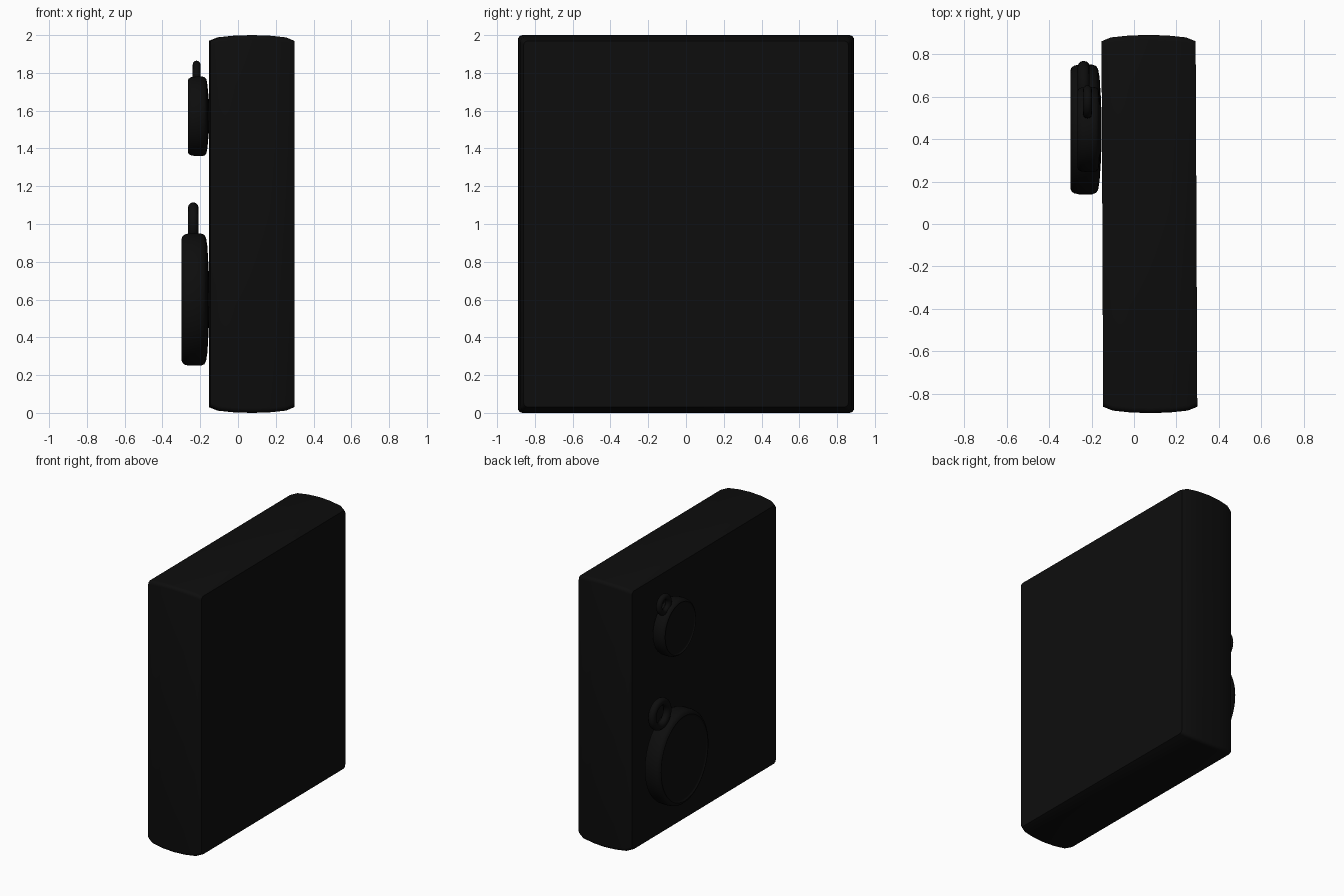
import bpy, bmesh, math

if "Cube" in bpy.data.objects:
    bpy.data.objects.remove(bpy.data.objects["Cube"])

black = bpy.data.materials.new("black")
black.diffuse_color = (0.004, 0.004, 0.004, 1)
black.use_nodes = True
black.node_tree.nodes["Principled BSDF"].inputs["Base Color"].default_value = black.diffuse_color


def finish(ob, angle):
    ob.data.materials.clear()
    ob.data.materials.append(black)
    bpy.ops.object.select_all(action='DESELECT')
    ob.select_set(True)
    bpy.context.view_layer.objects.active = ob
    bpy.ops.object.shade_smooth_by_angle(angle=math.radians(angle))


def loft(name, rings, angle=30):
    """Skin closed rings of points and cap both ends."""
    bm = bmesh.new()
    loops = [[bm.verts.new(p) for p in r] for r in rings]
    n = len(loops[0])
    for a, b in zip(loops, loops[1:]):
        for i in range(n):
            j = (i + 1) % n
            bm.faces.new((a[i], a[j], b[j], b[i]))
    bm.faces.new(loops[0])
    bm.faces.new(loops[-1])
    bmesh.ops.recalc_face_normals(bm, faces=bm.faces)
    me = bpy.data.meshes.new(name)
    bm.to_mesh(me)
    bm.free()
    ob = bpy.data.objects.new(name, me)
    bpy.context.collection.objects.link(ob)
    finish(ob, angle)


def rounded_rect(x, hy, hz, r=0.025, steps=4):
    pts = []
    for k, (sy, sz) in enumerate([(1, 1), (-1, 1), (-1, -1), (1, -1)]):
        for s in range(steps + 1):
            a = math.pi / 2 * (k + s / steps)
            y = sy * (hy - r) + r * math.cos(a)
            z = sz * (hz - r) + r * math.sin(a)
            pts.append((x - 0.0045 * y, y, 1 + z))  # the slab is turned very slightly
    return pts


# Slab with gently bulging edges: (x, inset)
sections = [(-0.149, 0.03), (-0.105, 0.012), (-0.02, 0.003), (0.075, 0),
            (0.165, 0.003), (0.25, 0.012), (0.294, 0.03)]
loft("slab", [rounded_rect(x, 0.89 - d, 1 - d) for x, d in sections])


def disc(name, y, z, ry, rz, front, back):
    """Oval disc with rounded rim, shallow face recess and domed back."""
    t = back - front
    profile = [(front + 0.008, 0.86), (front + 0.006, 0.89), (front, 0.91),
               (front + 0.006, 0.955), (front + 0.018, 0.985), (front + 0.04, 1.0),
               (back - 0.25 * t, 1.0), (back - 0.12 * t, 0.98), (back - 0.05 * t, 0.93),
               (back, 0.8), (back + 0.007, 0.45), (back + 0.01, 0.1)]
    n = 64
    loft(name, [[(x, y + ry * k * math.cos(2 * math.pi * i / n),
                  z + rz * k * math.sin(2 * math.pi * i / n)) for i in range(n)]
                for x, k in profile], 40)


def loop(name, x, y, z, outer, tube):
    """Hanging ring standing in the plane of the disc."""
    bpy.ops.mesh.primitive_torus_add(major_segments=32, minor_segments=12,
                                     major_radius=outer - tube, minor_radius=tube,
                                     location=(x, y, z), rotation=(0, math.pi / 2, 0))
    ob = bpy.context.object
    ob.name = name
    finish(ob, 60)


# Two oval discs on the left face, each with a ring at its upper back edge
disc("small_disc", 0.445, 1.57, 0.2, 0.21, -0.266, -0.162)
loop("small_ring", -0.219, 0.575, 1.787, 0.078, 0.021)
disc("large_disc", 0.445, 0.6, 0.305, 0.35, -0.3, -0.162)
loop("large_ring", -0.237, 0.65, 0.997, 0.118, 0.028)
